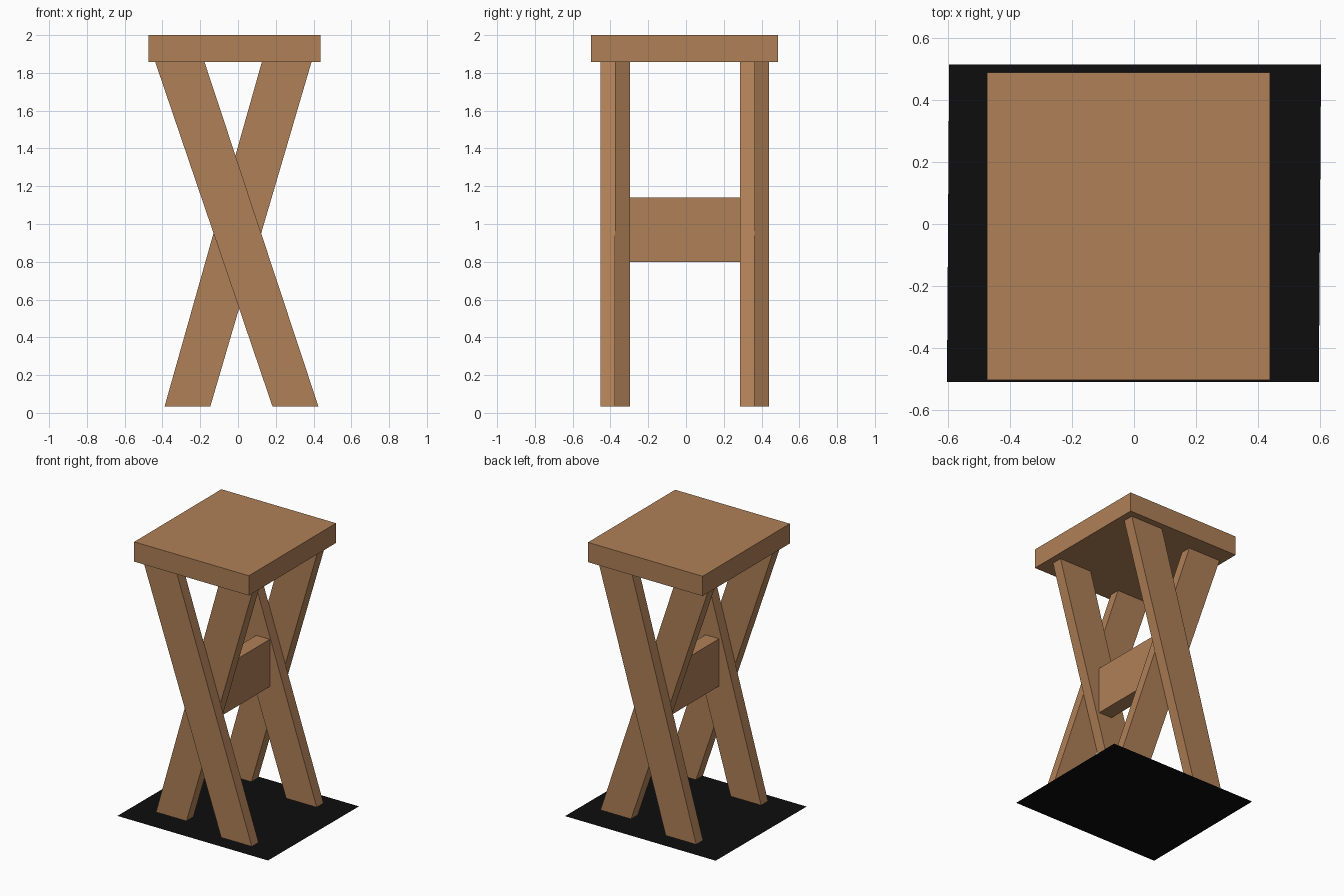
import bpy
import bmesh

default = bpy.data.objects.get("Cube")
if default:
    bpy.data.objects.remove(default, do_unlink=True)


def make_material(name, colour):
    mat = bpy.data.materials.new(name)
    mat.use_nodes = True
    mat.diffuse_color = colour
    mat.node_tree.nodes["Principled BSDF"].inputs["Base Color"].default_value = colour
    return mat


wood = make_material("warm brown wood", (0.43, 0.215, 0.095, 1))
black = make_material("black", (0.004, 0.004, 0.004, 1))


def finish(name, bm, mat):
    bmesh.ops.recalc_face_normals(bm, faces=bm.faces)
    mesh = bpy.data.meshes.new(name)
    bm.to_mesh(mesh)
    bm.free()
    mesh.materials.append(mat)
    obj = bpy.data.objects.new(name, mesh)
    bpy.context.collection.objects.link(obj)
    return obj


def prism(name, profile, y0, y1, mat):
    """Extrude an (x, z) outline from y0 to y1."""
    bm = bmesh.new()
    face = bm.faces.new([bm.verts.new((x, y0, z)) for x, z in profile])
    new = bmesh.ops.extrude_face_region(bm, geom=[face])["geom"]
    verts = [v for v in new if isinstance(v, bmesh.types.BMVert)]
    bmesh.ops.translate(bm, verts=verts, vec=(0, y1 - y0, 0))
    return finish(name, bm, mat)


def board(name, x0, x1, y0, y1, z0, z1):
    return prism(name, [(x0, z0), (x1, z0), (x1, z1), (x0, z1)], y0, y1, wood)


# Seat and the rail joining the two crossed frames
board("seat", -0.473, 0.438, -0.502, 0.487, 1.858, 2.0)
board("cross_rail", -0.055, 0.053, -0.30, 0.285, 0.80, 1.14)

# Slanted legs, cut level at floor and seat
FOOT, TOP = 0.033, 1.857
falling = [(0.183, FOOT), (0.426, FOOT), (-0.177, TOP), (-0.438, TOP)]
rising = [(-0.389, FOOT), (-0.147, FOOT), (0.389, TOP), (0.126, TOP)]
for end, y in (("front", -0.452), ("back", 0.285)):
    prism(end + "_falling_leg", falling, y, y + 0.077, wood)
    prism(end + "_rising_leg", rising, y + 0.077, y + 0.155, wood)

# Flat floor sheet, very slightly skewed
bm = bmesh.new()
corners = [(-0.602, -0.509), (0.595, -0.509), (0.602, 0.513), (-0.595, 0.513)]
bm.faces.new([bm.verts.new((x, y, 0)) for x, y in corners])
finish("floor_sheet", bm, black)
